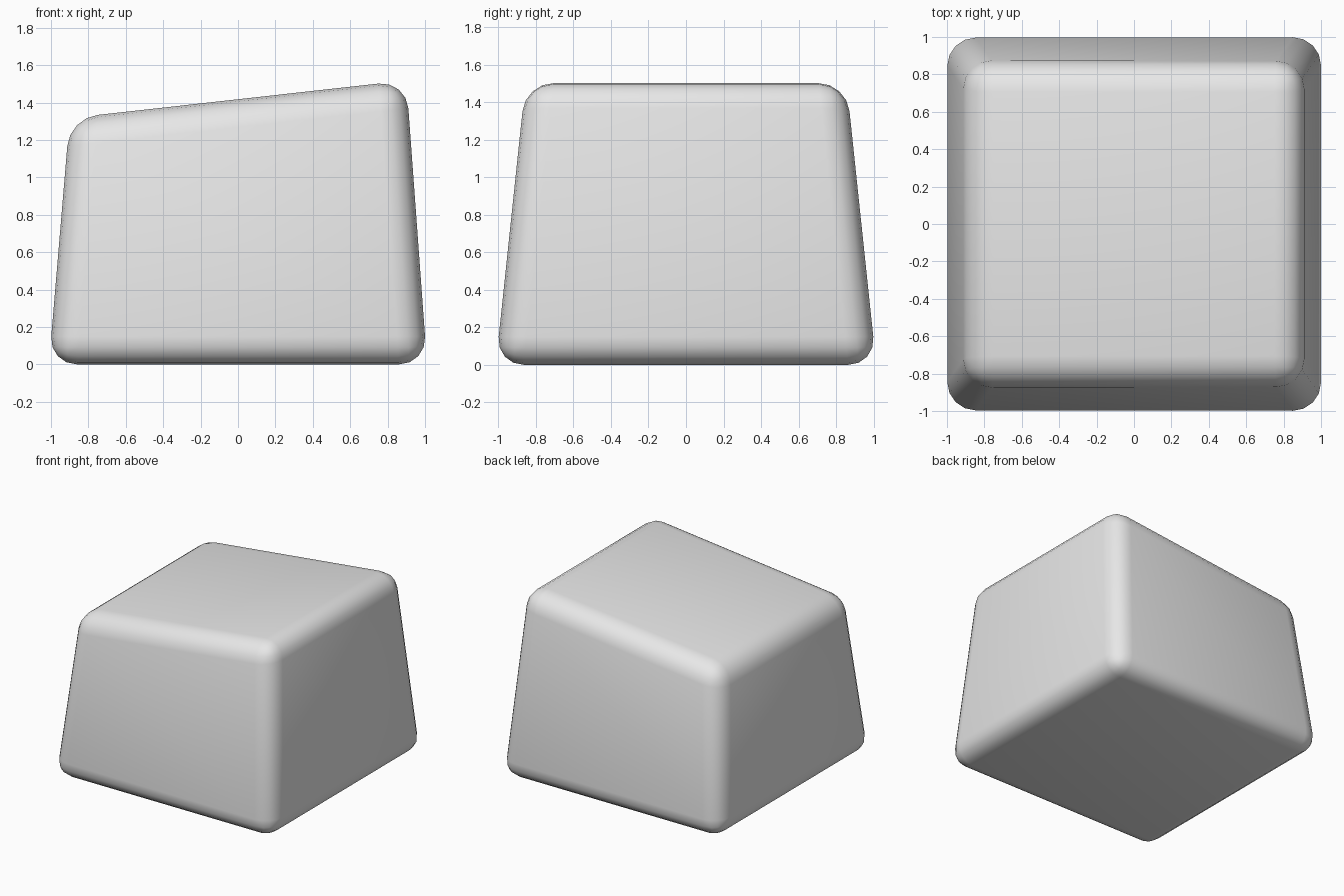
import bpy
import bmesh

default = bpy.data.objects.get("Cube")
if default:
    bpy.data.objects.remove(default, do_unlink=True)

# Plain grey material
grey = bpy.data.materials.new("light grey")
grey.use_nodes = True
colour = (0.8, 0.8, 0.8, 1)
grey.diffuse_color = colour
grey.node_tree.nodes["Principled BSDF"].inputs["Base Color"].default_value = colour

# Tapered block: wide base, narrower top that rises towards +x
bm = bmesh.new()
bmesh.ops.create_cube(bm, size=2)
for v in bm.verts:
    if v.co.z > 0:
        v.co.x *= 0.9
        v.co.y *= 0.856
        v.co.z = 1.518 if v.co.x > 0 else 1.317
    else:
        v.co.x *= 1.011
        v.co.y *= 1.014
        v.co.z = 0

mesh = bpy.data.meshes.new("tapered_block")
bm.to_mesh(mesh)
bm.free()
mesh.materials.append(grey)
block = bpy.data.objects.new("tapered_block", mesh)
bpy.context.collection.objects.link(block)

# Rounded edges
bevel = block.modifiers.new("rounded_edges", 'BEVEL')
bevel.width = 0.15
bevel.segments = 4
bevel.limit_method = 'NONE'

# Smooth shading
bpy.ops.object.select_all(action='DESELECT')
block.select_set(True)
bpy.context.view_layer.objects.active = block
bpy.ops.object.shade_smooth()
